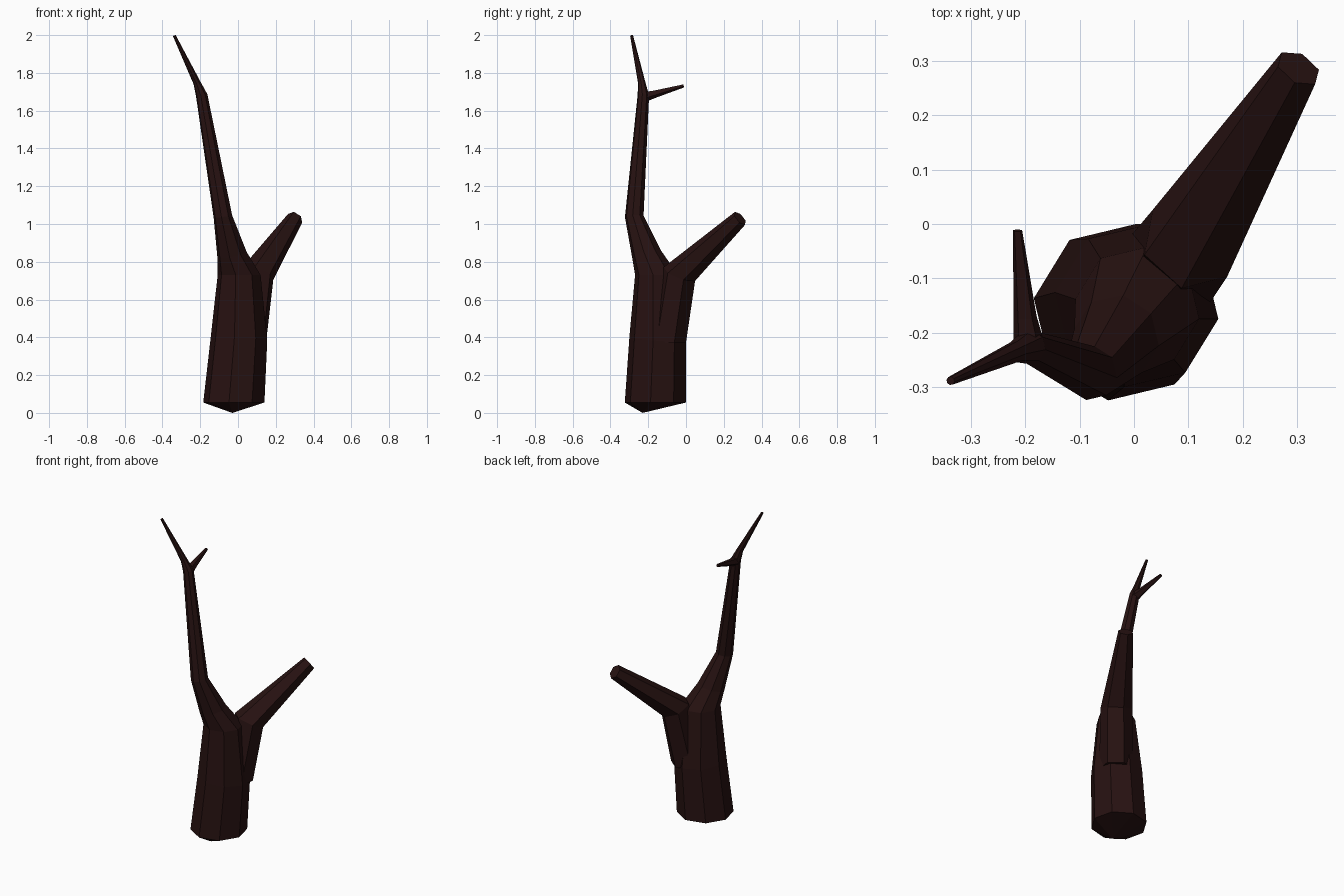
import bpy, bmesh, math
from mathutils import Vector

if "Cube" in bpy.data.objects:
    bpy.data.objects.remove(bpy.data.objects["Cube"])

bark = bpy.data.materials.new("dark_bark")
bark.diffuse_color = (0.020, 0.0058, 0.0056, 1)
bark.use_nodes = True
bark.node_tree.nodes["Principled BSDF"].inputs["Base Color"].default_value = bark.diffuse_color


def limb(name, rings, sides, phase=0, base_apex=None):
    """Loft flat-faced rings: (centre, radius, facing direction)."""
    bm = bmesh.new()
    loops = []
    for centre, radius, facing in rings:
        n = Vector(facing).normalized()
        u = (Vector((1, 0, 0)) - n * n.x).normalized()
        v = n.cross(u)
        loop = []
        for i in range(sides):
            a = math.radians(phase) + 2 * math.pi * i / sides
            loop.append(bm.verts.new(Vector(centre) + radius * (u * math.cos(a) + v * math.sin(a))))
        loops.append(loop)
    for lo, hi in zip(loops, loops[1:]):
        for i in range(sides):
            j = (i + 1) % sides
            bm.faces.new((lo[i], lo[j], hi[j], hi[i]))
    bm.faces.new(loops[-1])
    if base_apex:
        tip = bm.verts.new(base_apex)
        for i in range(sides):
            bm.faces.new((loops[0][(i + 1) % sides], loops[0][i], tip))
    else:
        bm.faces.new(loops[0][::-1])
    bmesh.ops.recalc_face_normals(bm, faces=bm.faces)
    mesh = bpy.data.meshes.new(name)
    bm.to_mesh(mesh)
    bm.free()
    mesh.materials.append(bark)
    obj = bpy.data.objects.new(name, mesh)
    bpy.context.collection.objects.link(obj)
    return obj


UP = (0, 0, 1)

# Trunk running up into the tall leading branch, with a shallow pointed base
limb("trunk", [
    ((-0.022, -0.162, 0.055), 0.164, UP),
    ((0.005, -0.150, 0.39), 0.152, (0.06, 0.08, 1)),
    ((0.006, -0.156, 0.73), 0.115, UP),
    ((-0.032, -0.208, 0.84), 0.080, (-0.2, -0.2, 1)),
    ((-0.080, -0.274, 1.04), 0.050, (-0.15, -0.05, 1)),
    ((-0.192, -0.226, 1.68), 0.031, (-0.25, 0, 1)),
    ((-0.216, -0.234, 1.745), 0.020, (-0.35, -0.15, 1)),
    ((-0.337, -0.288, 1.997), 0.008, (-0.4, -0.2, 1)),
], 8, 36, base_apex=(-0.03, -0.23, 0.0))

# Thick broken side branch, growing from a ledge on the trunk
OUT = (0.2, 0.325, 0.29)
limb("side_branch", [
    ((0.058, -0.095, 0.37), 0.096, UP),
    ((0.103, -0.035, 0.735), 0.092, (0.25, 0.35, 0.9)),
    ((0.302, 0.286, 1.030), 0.044, OUT),
], 6, 20)

# Small twig near the top
limb("twig", [
    ((-0.193, -0.222, 1.675), 0.030, (0, 1, 0.4)),
    ((-0.200, -0.170, 1.688), 0.022, (0, 1, 0.25)),
    ((-0.214, -0.012, 1.732), 0.009, (0, 1, 0.25)),
], 5, 90)
